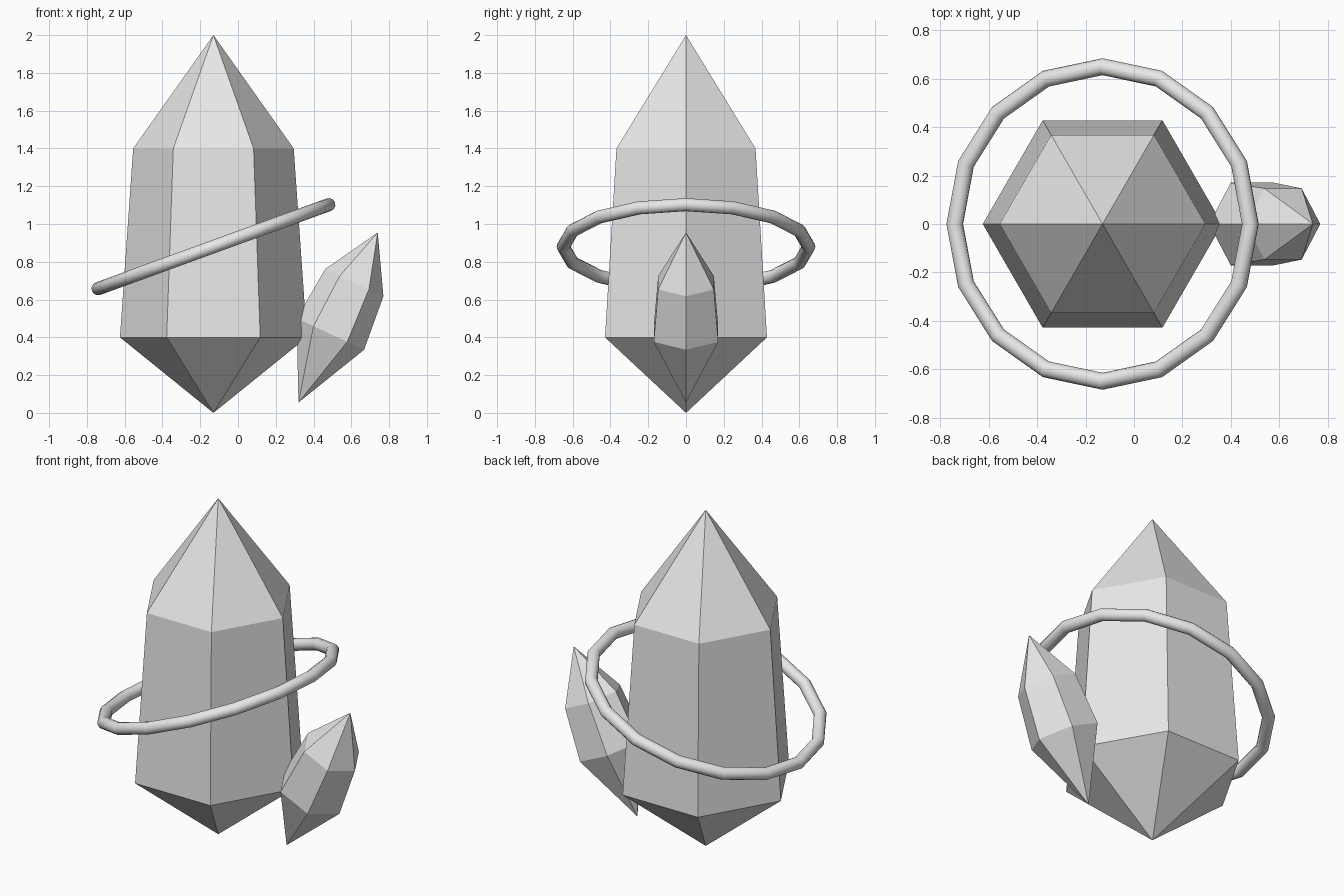
import bpy, bmesh
from math import radians, sin, cos, tau

cube = bpy.data.objects.get("Cube")
if cube:
    bpy.data.objects.remove(cube, do_unlink=True)

# Single stone colour
stone = bpy.data.materials.new("pale_grey")
stone.use_nodes = True
grey = (0.8, 0.8, 0.8, 1)
stone.diffuse_color = grey
stone.node_tree.nodes["Principled BSDF"].inputs["Base Color"].default_value = grey


def crystal(name, location, tilt, low, high, tip, sides=6):
    """Pointed prism standing on its lower tip; low and high are (height, radius)."""
    bm = bmesh.new()
    rings = [[bm.verts.new((r * cos(tau * i / sides), r * sin(tau * i / sides), z))
              for i in range(sides)] for z, r in (low, high)]
    bottom, top = bm.verts.new((0, 0, 0)), bm.verts.new((0, 0, tip))
    for i in range(sides):
        j = (i + 1) % sides
        bm.faces.new((bottom, rings[0][j], rings[0][i]))
        bm.faces.new((rings[0][i], rings[0][j], rings[1][j], rings[1][i]))
        bm.faces.new((rings[1][i], rings[1][j], top))
    mesh = bpy.data.meshes.new(name)
    bm.to_mesh(mesh)
    bm.free()
    mesh.materials.append(stone)
    obj = bpy.data.objects.new(name, mesh)
    obj.location = location
    obj.rotation_euler.y = radians(tilt)
    bpy.context.collection.objects.link(obj)


# Large upright crystal and the small leaning one beside it
crystal("main_crystal", (-0.13, 0, 0), 0, (0.4, 0.495), (1.4, 0.425), 2.0)
crystal("side_crystal", (0.32, 0, 0.055), 25, (0.4, 0.197), (0.7, 0.17), 0.993)

# Tilted ring floating around the large crystal
bpy.ops.mesh.primitive_torus_add(
    major_segments=16, minor_segments=12, major_radius=0.65, minor_radius=0.035,
    location=(-0.13, 0, 0.88), rotation=(0, radians(-20), 0))
ring = bpy.context.object
ring.name = "orbit_ring"
ring.data.materials.append(stone)
bpy.ops.object.shade_smooth()
